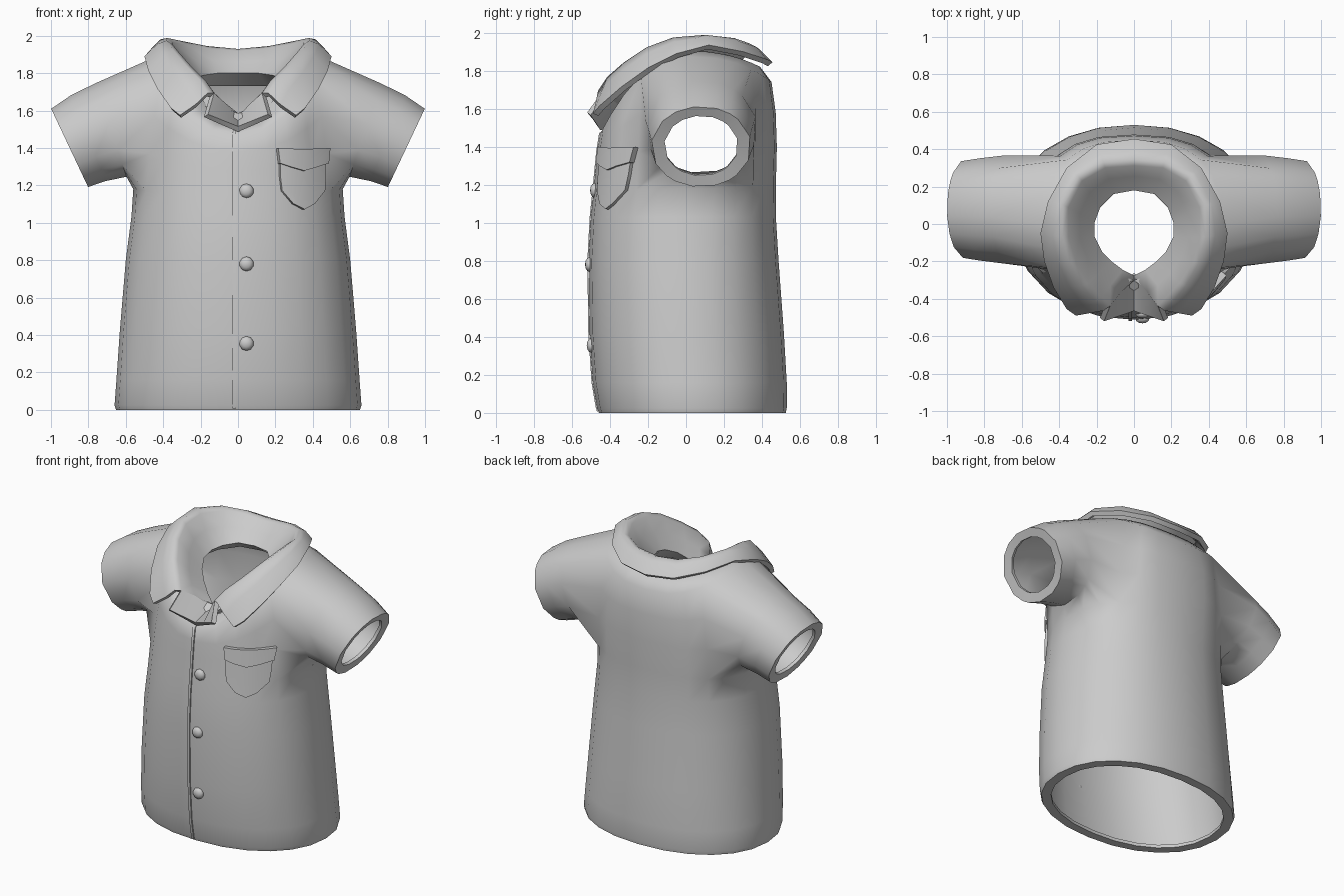
import bpy, bmesh
from math import sin, cos, pi, atan2, radians
from mathutils import Vector
from mathutils.bvhtree import BVHTree

cube = bpy.data.objects.get("Cube")
if cube:
    bpy.data.objects.remove(cube, do_unlink=True)

GREY = (0.6, 0.6, 0.6, 1)
cloth = bpy.data.materials.new("grey_cloth")
cloth.use_nodes = True
cloth.diffuse_color = GREY
cloth.node_tree.nodes["Principled BSDF"].inputs["Base Color"].default_value = GREY


def finish(name, bm, thickness=0, mirror=False, angle=50):
    """Turn a bmesh into a named object, thicken it and shade it."""
    mesh = bpy.data.meshes.new(name)
    bm.to_mesh(mesh)
    bm.free()
    mesh.materials.append(cloth)
    obj = bpy.data.objects.new(name, mesh)
    bpy.context.collection.objects.link(obj)
    if mirror:
        obj.modifiers.new("mirror", 'MIRROR')
    if thickness:
        solid = obj.modifiers.new("thickness", 'SOLIDIFY')
        solid.thickness = thickness
        solid.offset = -1
    bpy.ops.object.select_all(action='DESELECT')
    obj.select_set(True)
    bpy.context.view_layer.objects.active = obj
    bpy.ops.object.convert(target='MESH')
    bpy.ops.object.shade_smooth_by_angle(angle=radians(angle))


def sheet(rows):
    """Grid of quads through rows of points."""
    bm = bmesh.new()
    grid = [[bm.verts.new(p) for p in row] for row in rows]
    for a, b in zip(grid, grid[1:]):
        for j in range(len(a) - 1):
            bm.faces.new((a[j], b[j], b[j + 1], a[j + 1]))
    return bm


# Torso rings: half width, front y, back y, front z, side z, back z, back roundness
# The first ring is the inner edge of the hem.
RINGS = [
    (.59, -.40, .465, 0, 0, 0, .92),
    (.652, -.458, .525, 0, 0, 0, .92),
    (.66, -.467, .53, .025, .025, .025, .92),
    (.65, -.49, .53, .16, .16, .16, .92),
    (.632, -.507, .515, .42, .42, .42, .92),
    (.60, -.512, .487, .8, .8, .8, .9),
    (.57, -.50, .473, 1.03, 1.03, 1.03, .87),
    (.56, -.487, .473, 1.15, 1.18, 1.2, .83),
    (.54, -.475, .478, 1.28, 1.4, 1.4, .78),
    (.51, -.465, .472, 1.38, 1.63, 1.58, .75),
    (.47, -.45, .45, 1.47, 1.875, 1.74, .78),
    (.39, -.40, .39, 1.5, 1.905, 1.82, .85),
    (.28, -.32, .25, 1.52, 1.84, 1.82, .92),
]
SIDES, ARM_LOW, ARM_TOP = 24, 7, 10


def ring_point(ring, k):
    a, yf, yb, zf, zs, zb, back = ring
    t = 2 * pi * k / SIDES
    c, s = cos(t), sin(t)
    power = back if s > 0 else .92
    flat = lambda v: abs(v) ** power * (1 if v > 0 else -1)
    z = zs + ((zf if s < 0 else zb) - zs) * s * s
    return a * flat(c), (yf + yb) / 2 + (yb - yf) / 2 * flat(s), z


# Body with armholes left open, then sleeves drawn out of the armholes
bm = bmesh.new()
rings = [[bm.verts.new(ring_point(r, k)) for k in range(SIDES)] for r in RINGS]
for i in range(len(rings) - 1):
    for k in range(SIDES):
        at_arm = k in (22, 23, 0, 1, 2) or 9 <= k <= 13
        if at_arm and ARM_LOW <= i < ARM_TOP:
            continue
        n = (k + 1) % SIDES
        bm.faces.new((rings[i][k], rings[i][n], rings[i + 1][n], rings[i + 1][k]))

arm_rows = set(sum(rings[ARM_LOW:ARM_TOP + 1], []))
for side in (1, -1):
    hole = {v for e in bm.edges if e.is_boundary for v in e.verts
            if v in arm_rows and v.co.x * side > 0.2}
    turn = lambda v: atan2((v.co.z - 1.52) / .33, (v.co.y - .05) / .31)
    last = sorted(hole, key=turn)
    angles = [turn(v) for v in last]
    # centre x, centre z, lean, half height, half depth; the last is the cuff's inner edge
    for cx, cz, lean, h, d in ((.68, 1.495, .085, .253, .295),
                               (.8, 1.452, .095, .232, .28),
                               (.9, 1.4, .1, .212, .264),
                               (.895, 1.405, .075, .158, .195)):
        new = [bm.verts.new((side * (cx + lean * sin(t)), .08 + d * cos(t), cz + h * sin(t)))
               for t in angles]
        for j in range(len(new)):
            n = (j + 1) % len(new)
            bm.faces.new((last[j], last[n], new[n], new[j]))
        last = new
bmesh.ops.recalc_face_normals(bm, faces=bm.faces)
surface = BVHTree.FromBMesh(bm)
finish("shirt_body", bm, thickness=.022, angle=65)


def on_front(x, z, lift):
    """Point lifted off the front of the shirt."""
    hit, normal, _, _ = surface.ray_cast(Vector((x, -2, z)), Vector((0, 1, 0)))
    if normal.y > 0:
        normal = -normal
    return hit + normal * lift


# Front seam
finish("front_seam", sheet([[on_front(x, z, .008) for z in
       (.01, .03, .1, .16, .3, .42, .6, .8, .92, 1.04, 1.16, 1.28, 1.38, 1.47, 1.5)]
       for x in (-.028, -.01)]), thickness=.015)

# Buttons
for name, z in (("top", 1.17), ("middle", .78), ("bottom", .355)):
    bm = bmesh.new()
    bmesh.ops.create_uvsphere(bm, u_segments=10, v_segments=6, radius=.039)
    bmesh.ops.scale(bm, vec=(1, 1, .6), verts=bm.verts)
    for v in bm.verts:
        v.co = (v.co.x, v.co.z, v.co.y)
    bmesh.ops.reverse_faces(bm, faces=bm.faces)
    bmesh.ops.translate(bm, vec=on_front(.045, z, 0), verts=bm.verts)
    finish(name + "_button", bm)


# Pocket and flap: each row is left x, right x, side z, middle z
def patch(name, rows, lift):
    columns = [[on_front(x0 + (x1 - x0) * f, z + (zm - z) * (1 - abs(2 * f - 1)), lift)
                for x0, x1, z, zm in rows] for f in (0, .25, .5, .75, 1)]
    finish(name, sheet(columns), thickness=lift + .01, angle=40)


patch("pocket", [(.29, .4, 1.1, 1.07), (.23, .45, 1.17, 1.15),
                 (.22, .455, 1.25, 1.25), (.22, .455, 1.36, 1.36)], .022)
patch("pocket_flap", [(.215, .46, 1.315, 1.275), (.205, .468, 1.395, 1.39)], .036)

# Collar half from back centre to front tip: neck edge, fold, outer edge
STATIONS = [
    ((0, .18, 1.80), (0, .33, 1.935), (0, .455, 1.845)),
    ((.11, .16, 1.80), (.16, .32, 1.95), (.2, .425, 1.86)),
    ((.18, .09, 1.79), (.29, .25, 1.975), (.36, .3, 1.9)),
    ((.21, .01, 1.78), (.37, .1, 1.99), (.46, .12, 1.935)),
    ((.21, -.07, 1.76), (.37, -.07, 1.98), (.5, -.05, 1.89)),
    ((.17, -.15, 1.72), (.33, -.21, 1.93), (.48, -.2, 1.815)),
    ((.12, -.2, 1.67), (.26, -.33, 1.85), (.43, -.34, 1.715)),
    ((.06, -.245, 1.62), (.19, -.41, 1.78), (.36, -.455, 1.615)),
    ((.0, -.275, 1.57), (.145, -.46, 1.71), (.31, -.49, 1.575)),
]
rows = []
for i, (neck, fold, edge) in enumerate(STATIONS):
    neck, fold, edge = Vector(neck), Vector(fold), Vector(edge)
    up = Vector((0, 0, .018 if i < 8 else -.01))
    inside = Vector((neck.x * 1.4, neck.y * 1.4 + .02, neck.z - .07))
    rows.append([inside, neck, neck.lerp(fold, .5) - up * .4, neck.lerp(fold, .88),
                 fold.lerp(edge, .1) + up * .2, fold.lerp(edge, .5) + up, edge])
finish("collar", sheet(rows), thickness=.032, mirror=True, angle=70)

# Small lapels carry the inner collar down to the seam
top = rows[-1][1:4]
inner, tip = Vector((0, -.465, 1.515)), Vector((.16, -.52, 1.58))
finish("lapels", sheet([top, [inner, inner.lerp(tip, .5), tip]]),
       thickness=.032, mirror=True, angle=70)
